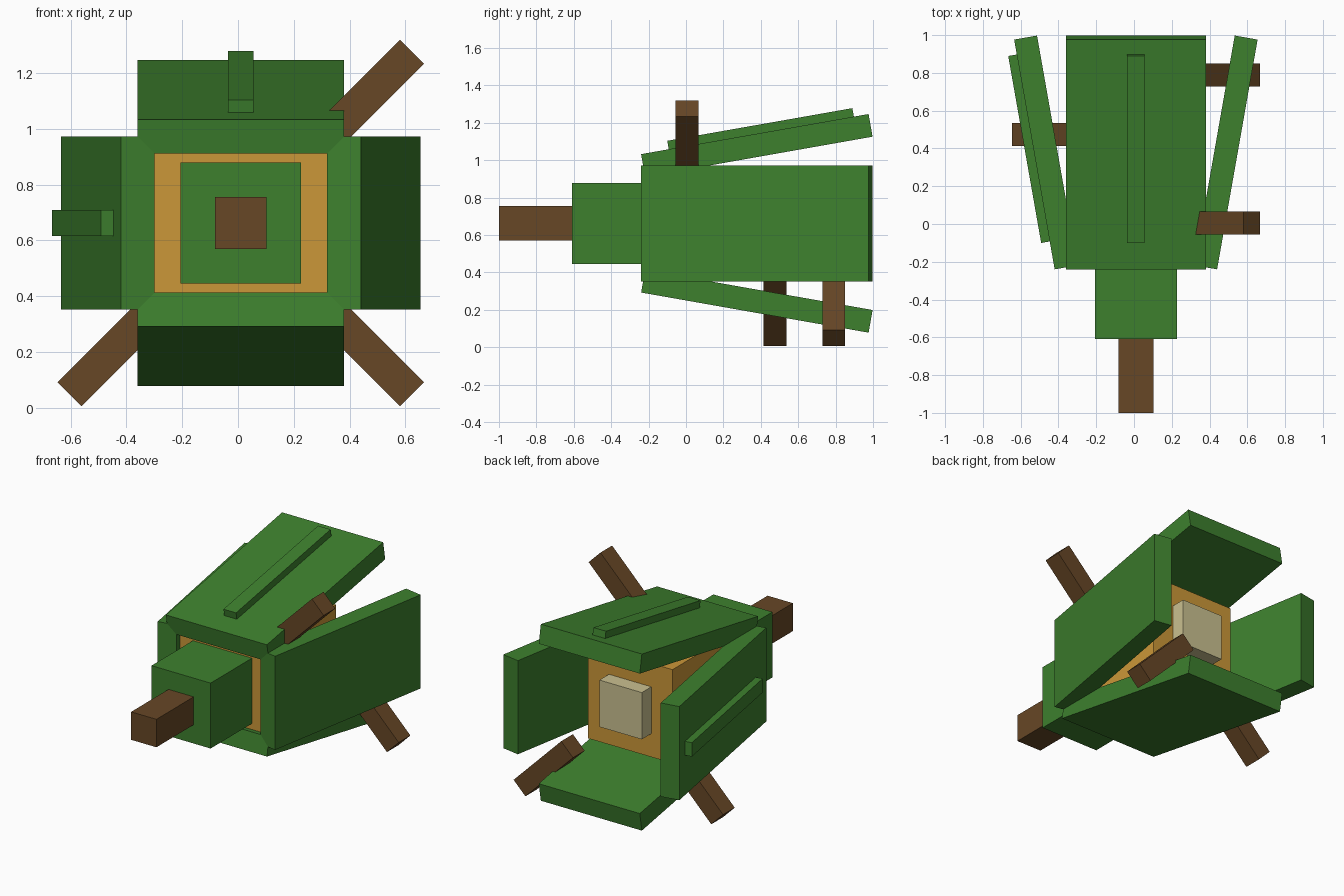
import bpy
from math import radians
from mathutils import Matrix, Vector

cube = bpy.data.objects.get("Cube")
if cube:
    bpy.data.objects.remove(cube, do_unlink=True)


def material(name, rgb):
    mat = bpy.data.materials.new(name)
    mat.use_nodes = True
    mat.diffuse_color = (*rgb, 1)
    mat.node_tree.nodes["Principled BSDF"].inputs["Base Color"].default_value = (*rgb, 1)
    return mat


GREEN = material("leaf green", (0.047, 0.216, 0.027))
BROWN = material("bark brown", (0.135, 0.063, 0.019))
ORANGE = material("amber orange", (0.60, 0.31, 0.04))
CREAM = material("pale cream", (0.59, 0.53, 0.28))

AXIS_X, AXIS_Z = 0.01, 0.6625  # body centre line, running along y


def box(name, low, high, mat, frame):
    """Box between two corners of a local frame."""
    low, high = Vector(low), Vector(high)
    bpy.ops.mesh.primitive_cube_add(size=1)
    obj = bpy.context.object
    obj.name = obj.data.name = name
    size = high - low
    obj.data.transform(Matrix.Translation((low + high) / 2) @ Matrix.Diagonal((*size, 1)))
    obj.matrix_world = frame
    obj.data.materials.append(mat)
    return obj


def around(angle):
    """Frame on the body axis, with its z turned from up towards +x."""
    return Matrix.Translation((AXIS_X, 0, AXIS_Z)) @ Matrix.Rotation(radians(angle), 4, "Y")


def square_block(name, half, y0, y1, mat):
    box(name, (-half, y0, -half), (half, y1, half), mat, around(0))


# Core blocks along the axis
square_block("nose", 0.0925, -1.0, -0.61, BROWN)
square_block("head", 0.2165, -0.61, -0.177, GREEN)
square_block("body", 0.31, -0.177, 0.57, ORANGE)
square_block("tail_block", 0.155, 0.57, 0.67, CREAM)

# Four flaring shell panels, two with a raised rib
for side, angle, width, offset, ribbed in (
    ("top", 0, 0.74, 0.37, True),
    ("left", 90, 0.62, 0.43, False),
    ("bottom", 180, 0.74, 0.37, False),
    ("right", 270, 0.62, 0.43, True),
):
    frame = (around(angle) @ Matrix.Translation((0, -0.24, offset))
             @ Matrix.Rotation(radians(10), 4, "X"))
    box(side + "_panel", (-width / 2, 0, -0.123), (width / 2, 1.235, 0), GREEN, frame)
    if ribbed:
        box(side + "_rib", (-0.046, 0.15, -0.02), (0.046, 1.155, 0.046), GREEN, frame)

# Diagonal legs at three corners
for name, angle, y in (
    ("upper_left_leg", 45, 0.005),
    ("lower_left_leg", 135, 0.79),
    ("lower_right_leg", 225, 0.475),
):
    box(name, (-0.061, y - 0.061, 0.375), (0.061, y + 0.061, 0.868), BROWN, around(angle))
